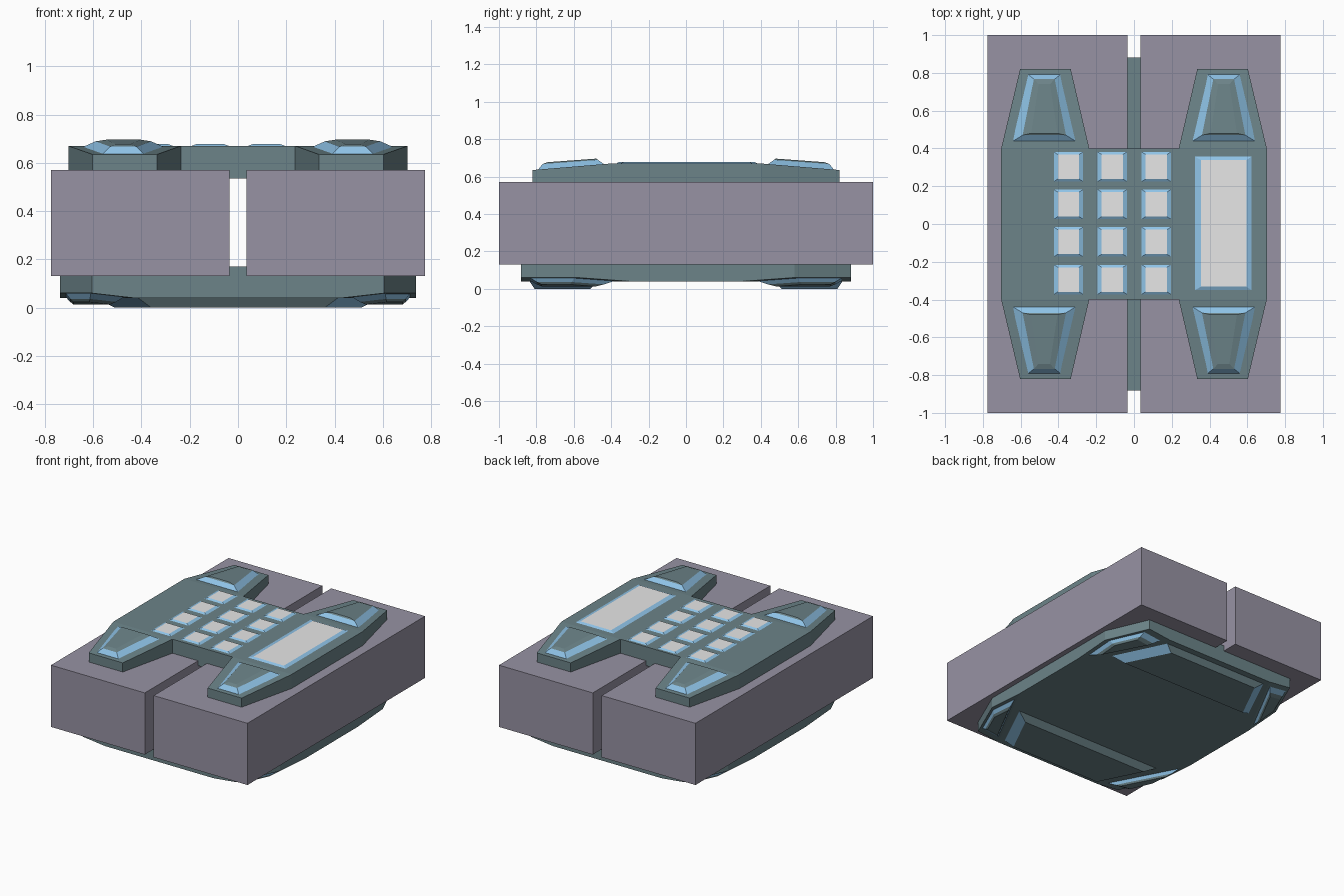
import bpy, bmesh
from mathutils import Vector

cube = bpy.data.objects.get("Cube")
if cube:
    bpy.data.objects.remove(cube, do_unlink=True)


def material(name, r, g, b):
    m = bpy.data.materials.new(name)
    m.use_nodes = True
    m.diffuse_color = (r, g, b, 1)
    m.node_tree.nodes["Principled BSDF"].inputs["Base Color"].default_value = (r, g, b, 1)
    return m


GREY = material("block grey", 0.31, 0.29, 0.37)
TEAL = material("plate teal", 0.15, 0.23, 0.25)
BLUE = material("trim blue", 0.28, 0.56, 0.82)
WHITE = material("key white", 0.8, 0.8, 0.8)


def loft(name, rings, band_mats, cap_mat, rule=None):
    """Join matching rings of points with quads, cap both ends, colour by band."""
    mats = [GREY, TEAL, BLUE, WHITE]
    me = bpy.data.meshes.new(name)
    for m in mats:
        me.materials.append(m)
    bm = bmesh.new()
    loops = [[bm.verts.new(p) for p in ring] for ring in rings]
    n = len(loops[0])
    for lower, upper, mat in zip(loops, loops[1:], band_mats):
        for i in range(n):
            j = (i + 1) % n
            f = bm.faces.new((lower[i], lower[j], upper[j], upper[i]))
            f.material_index = mats.index(mat)
    for loop in (loops[0], loops[-1]):
        bm.faces.new(loop).material_index = mats.index(cap_mat)
    bmesh.ops.recalc_face_normals(bm, faces=bm.faces)
    if rule:
        for f in bm.faces:
            mat = rule(f)
            if mat:
                f.material_index = mats.index(mat)
    bm.to_mesh(me)
    bm.free()
    ob = bpy.data.objects.new(name, me)
    bpy.context.collection.objects.link(ob)
    return ob


def rect(cx, cy, hx, hy, z):
    return [(cx + sx * hx, cy + sy * hy, z) for sx, sy in ((-1, -1), (1, -1), (1, 1), (-1, 1))]


def mirror_ring(quarter):
    """Repeat the points of the +x +y quarter around both axes."""
    right = [(x, -y, z) for x, y, z in reversed(quarter)] + quarter
    return right + [(-x, y, z) for x, y, z in reversed(right)]


SIDES = [(sx, sy) for sx in (-1, 1) for sy in (-1, 1)]
SIDE_NAMES = {(-1, -1): "front_right", (1, -1): "front_left",
              (-1, 1): "back_right", (1, 1): "back_left"}

# Two long blocks with a gap between them
for side, label in ((-1, "right"), (1, "left")):
    loft(label + "_block", [rect(side * 0.405, 0, 0.37, 1, z) for z in (0.13, 0.57)], [GREY], GREY)

# Top plate: flat centre and four arms that drop towards their ends
PLATE_Z, TIP_Z, PLATE_BASE = 0.67, 0.635, 0.535
loft("top_plate", [rect(0, 0, 0.703, 0.4, z) for z in (PLATE_BASE, PLATE_Z)], [TEAL], TEAL)


def arm_ring(sx, sy, z_root, z_tip):
    return [(sx * x, sy * y, z) for x, y, z in
            ((0.237, 0.4, z_root), (0.703, 0.4, z_root), (0.603, 0.82, z_tip), (0.335, 0.82, z_tip))]


def pad_ring(sx, sy, near, far):
    """Trapezoid narrowing outwards; near and far are (y, half width, z)."""
    return [(sx * (0.475 + s * hw), sy * y, z)
            for (y, hw, z), s in ((near, -1), (near, 1), (far, 1), (far, -1))]


for sx, sy in SIDES:
    label = SIDE_NAMES[sx, sy]
    loft(label + "_arm", [arm_ring(sx, sy, PLATE_BASE, PLATE_BASE),
                          arm_ring(sx, sy, PLATE_Z, TIP_Z)], [TEAL], TEAL)
    # Faceted raised pad with a blue rim
    loft(label + "_arm_pad", [
        pad_ring(sx, sy, (0.43, 0.18, 0.66), (0.795, 0.09, 0.632)),
        pad_ring(sx, sy, (0.47, 0.115, 0.689), (0.767, 0.055, 0.667)),
        pad_ring(sx, sy, (0.48, 0.07, 0.696), (0.74, 0.03, 0.677))], [BLUE, TEAL], TEAL)

# Keypad: three columns by four rows
for col, x in enumerate((-0.347, -0.115, 0.118)):
    for row in range(4):
        y = 0.303 - 0.199 * row
        loft(f"key_{col + 1}_{row + 1}", [rect(x, y, 0.085, 0.083, PLATE_Z - 0.003),
                                          rect(x, y, 0.056, 0.065, PLATE_Z + 0.008)], [BLUE], WHITE)

# Large display panel
loft("display_panel", [rect(0.471, 0.003, 0.16, 0.36, PLATE_Z - 0.003),
                       rect(0.475, 0.003, 0.12, 0.335, PLATE_Z + 0.008)], [BLUE], WHITE)

# Bottom plate with chamfered corners that lift slightly
FLOOR, LIFT = 0.04, 0.06
CORNER = [(0.737, 0.3, FLOOR), (0.737, 0.58, LIFT), (0.605, 0.882, LIFT), (0.43, 0.882, FLOOR)]
upper = mirror_ring([(x, y, 0.17) for x, y, z in CORNER])
lower = mirror_ring(CORNER)
base = loft("bottom_plate", [lower, upper], [TEAL], TEAL)

# Split the underside into a flat centre and four corner facets
bm = bmesh.new()
bm.from_mesh(base.data)
under = min(bm.faces, key=lambda f: f.calc_center_median().z)
for sx, sy in SIDES:
    ends = [v for v in bm.verts if abs(v.co.z - FLOOR) < 0.001 and v.co.x * sx > 0 and v.co.y * sy > 0]
    bmesh.ops.connect_verts(bm, verts=ends)
bm.to_mesh(base.data)
bm.free()


def end_slopes(f):
    return BLUE if abs(f.normal.x) > 0.3 else None


# Trapezoid feet across the front and back of the underside
for sy, label in ((-1, "front"), (1, "back")):
    def bar_ring(y1, w1, y2, w2, z):
        return [(x, sy * y, z) for x, y in ((-w1, y1), (w1, y1), (w2, y2), (-w2, y2))]
    loft(label + "_foot_bar", [bar_ring(0.47, 0.6, 0.84, 0.42, FLOOR + 0.005),
                               bar_ring(0.51, 0.51, 0.81, 0.36, 0.0)], [TEAL], TEAL, end_slopes)

# Small pads on the lifted corners of the underside
centre = sum((Vector(p) for p in CORNER), Vector()) / 4


def corner_ring(sx, sy, scale, drop):
    pts = [centre + (Vector(p) - centre) * scale for p in CORNER]
    return [(sx * p.x, sy * p.y, p.z - drop) for p in pts]


for sx, sy in SIDES:
    loft(SIDE_NAMES[sx, sy] + "_corner_pad",
         [corner_ring(sx, sy, 0.8, -0.003), corner_ring(sx, sy, 0.62, 0.02),
          corner_ring(sx, sy, 0.5, 0.032)], [BLUE, TEAL], TEAL)
